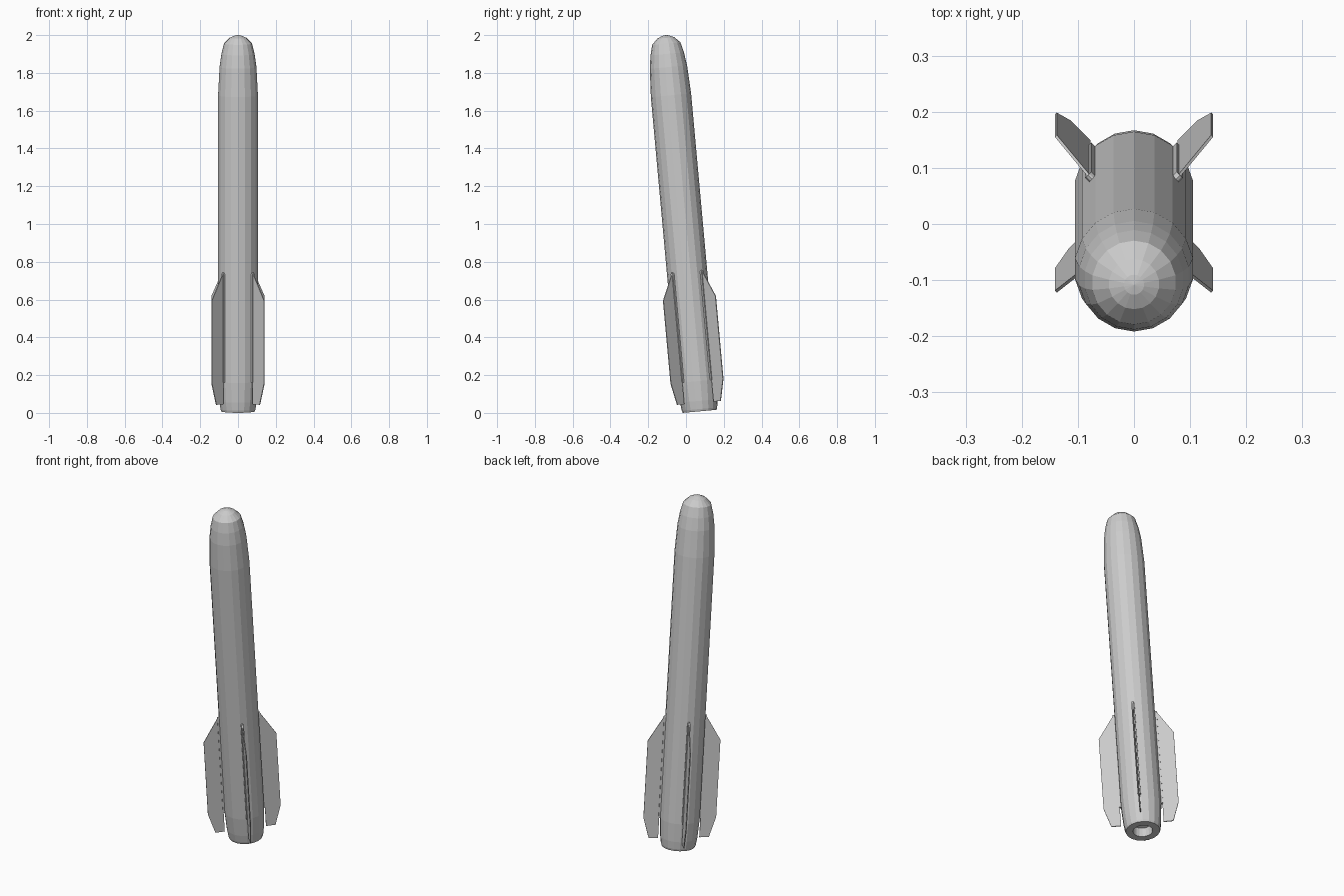
import bpy, bmesh, math
from mathutils import Matrix, Vector

if "Cube" in bpy.data.objects:
    bpy.data.objects.remove(bpy.data.objects["Cube"])

# The whole rocket is built upright and then leaned towards the front
TILT = math.radians(5.19)
PLACE = Matrix.Translation((0, 0.0725, 0.0084)) @ Matrix.Rotation(TILT, 4, 'X')


def finish(name, bm, matrix):
    bmesh.ops.recalc_face_normals(bm, faces=bm.faces)
    mesh = bpy.data.meshes.new(name)
    bm.to_mesh(mesh)
    bm.free()
    mesh.transform(matrix)
    obj = bpy.data.objects.new(name, mesh)
    bpy.context.collection.objects.link(obj)
    return obj


def lathe(name, profile, sides):
    """Spin (height, radius) points around the long axis."""
    bm = bmesh.new()
    verts = [bm.verts.new((0, r, h)) for h, r in profile]
    edges = [bm.edges.new(pair) for pair in zip(verts, verts[1:])]
    bmesh.ops.spin(bm, geom=verts + edges, cent=(0, 0, 0), axis=(0, 0, 1),
                   angle=2 * math.pi, steps=sides, use_duplicate=False)
    bmesh.ops.remove_doubles(bm, verts=bm.verts, dist=1e-5)
    return finish(name, bm, PLACE)


def slab(name, outline, offset, matrix):
    """Flat outline pushed along an offset vector into a solid."""
    bm = bmesh.new()
    face = bm.faces.new([bm.verts.new(p) for p in outline])
    new = bmesh.ops.extrude_face_region(bm, geom=[face], use_keep_orig=True)
    moved = [v for v in new['geom'] if isinstance(v, bmesh.types.BMVert)]
    bmesh.ops.translate(bm, verts=moved, vec=Vector(offset))
    return finish(name, bm, matrix)


# Body with nose dome and nozzle recess
lathe('body', [(0.06, 0), (0.05, 0.048), (0, 0.052), (0, 0.09), (0.012, 0.094),
               (0.055, 0.1), (0.16, 0.107), (1.68, 0.107), (1.83, 0.099),
               (1.9, 0.089), (1.955, 0.075), (1.985, 0.045), (1.997, 0.018),
               (2.0, 0)], 18)

# Fin side outline as (radius, height)
FIN = [(0.112, 0.045), (0.163, 0.045), (0.197, 0.16), (0.197, 0.6),
       (0.116, 0.735), (0.112, 0.735)]
THICK = 0.005

# Rail outline: flat foot, rounded top
W = 0.008
rail = [(0.098, -W, 0.16), (0.098, W, 0.16)]
rail += [(0.098, W * math.cos(a), 0.732 + W * 1.5 * math.sin(a))
         for a in [math.pi * i / 6 for i in range(7)]]

# Four fins with their rails, on the diagonals
for i in range(4):
    turn = PLACE @ Matrix.Rotation(math.radians(45 + 90 * i), 4, 'Z')
    slab(f'fin_{i + 1}', [(r, -THICK / 2, h) for r, h in FIN], (0, THICK, 0), turn)
    slab(f'fin_rail_{i + 1}', rail, (0.018, 0, 0), turn)
